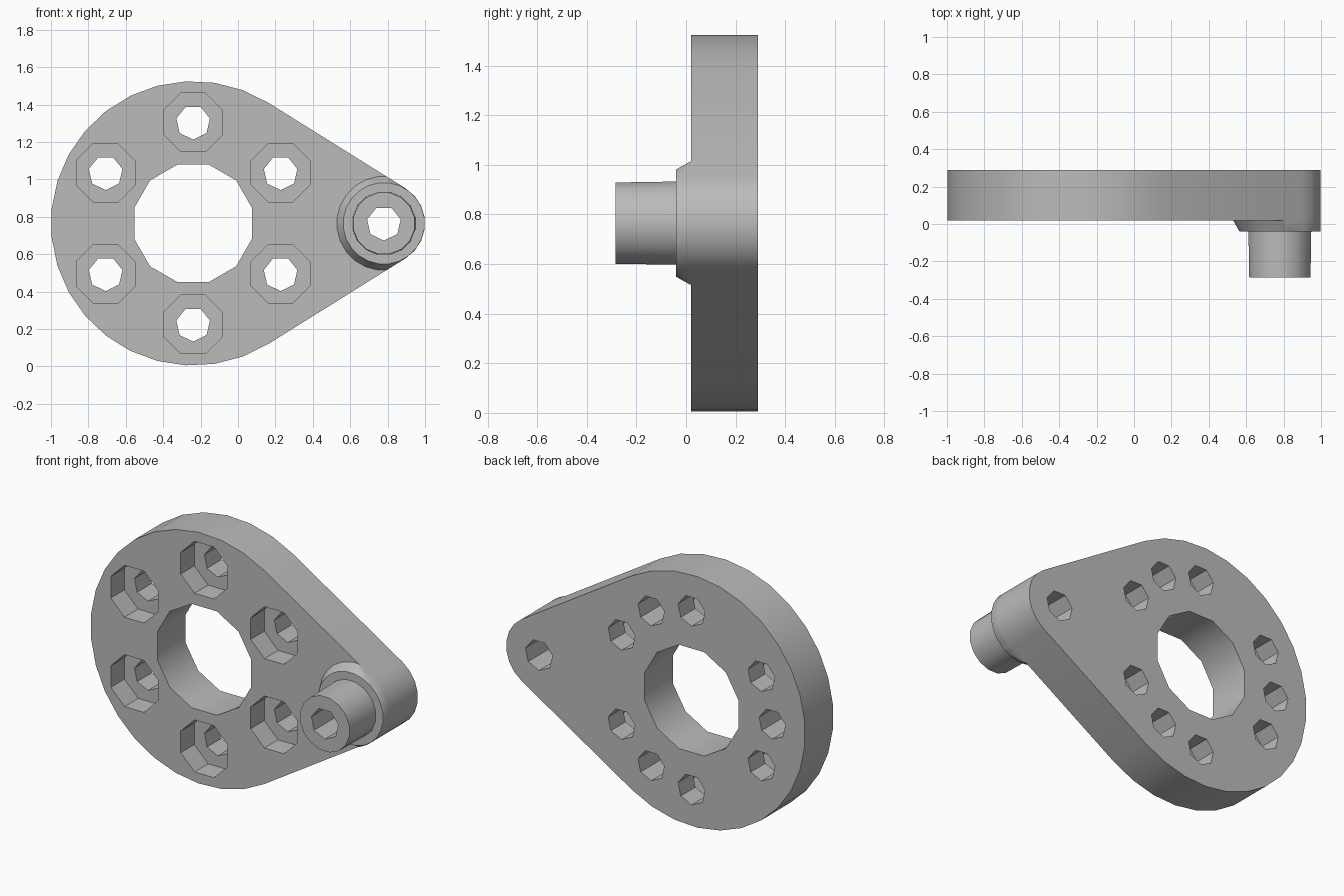
import bpy, bmesh
from math import sin, cos, radians, acos, pi
from mathutils import Matrix

if "Cube" in bpy.data.objects:
    bpy.data.objects.remove(bpy.data.objects["Cube"], do_unlink=True)

grey = bpy.data.materials.new("plain grey")
grey.use_nodes = True
grey.diffuse_color = (0.5, 0.5, 0.5, 1)
grey.node_tree.nodes["Principled BSDF"].inputs["Base Color"].default_value = (0.5, 0.5, 0.5, 1)

MID_Z = 0.765
DISC_X, DISC_R = -0.24, 0.76
TIP_X, TIP_R = 0.78, 0.22
FRONT, BACK = 0.02, 0.29
BOSS_FRONT, PIN_FRONT = -0.04, -0.285
BOLT_CIRCLE = 0.54


def make_object(name, bm):
    bmesh.ops.recalc_face_normals(bm, faces=bm.faces)
    mesh = bpy.data.meshes.new(name)
    bm.to_mesh(mesh)
    bm.free()
    mesh.materials.append(grey)
    obj = bpy.data.objects.new(name, mesh)
    bpy.context.collection.objects.link(obj)
    return obj


def add_rod(bm, x, z, y_front, y_back, r_front, r_back, sides):
    """Cylinder or cone lying along y."""
    place = Matrix.Translation((x, (y_front + y_back) / 2, z)) @ Matrix.Rotation(pi / 2, 4, 'X')
    place = place @ Matrix.Rotation(pi / sides, 4, 'Z')
    bmesh.ops.create_cone(bm, cap_ends=True, segments=sides, radius1=r_back,
                          radius2=r_front, depth=y_back - y_front, matrix=place)


def rod(name, *args):
    bm = bmesh.new()
    add_rod(bm, *args)
    return make_object(name, bm)


def teardrop(name, y_front, y_back):
    """Large disc joined to a small rounded tip by tangent lines."""
    a = acos((DISC_R - TIP_R) / (TIP_X - DISC_X))
    points = []
    for cx, r, start, end, steps in ((DISC_X, DISC_R, a, 2 * pi - a, 21),
                                     (TIP_X, TIP_R, -a, a, 7)):
        for i in range(steps + 1):
            t = start + (end - start) * i / steps
            points.append((cx + r * cos(t), y_front, MID_Z + r * sin(t)))
    bm = bmesh.new()
    face = bm.faces.new([bm.verts.new(p) for p in points])
    out = bmesh.ops.extrude_face_region(bm, geom=[face])
    moved = [v for v in out["geom"] if isinstance(v, bmesh.types.BMVert)]
    bmesh.ops.translate(bm, verts=moved, vec=(0, y_back - y_front, 0))
    return make_object(name, bm)


def apply_boolean(obj, cutter, operation):
    mod = obj.modifiers.new("cut", 'BOOLEAN')
    mod.object, mod.operation, mod.solver = cutter, operation, 'EXACT'
    bpy.context.view_layer.objects.active = obj
    bpy.ops.object.modifier_apply(modifier=mod.name)


def bolt_position(angle):
    t = radians(angle)
    return DISC_X + BOLT_CIRCLE * cos(t), MID_Z + BOLT_CIRCLE * sin(t)


# Main parts
plate = teardrop("plate", FRONT, BACK)
boss = rod("boss", TIP_X, MID_Z, BOSS_FRONT, FRONT, 0.218, 0.252, 24)
pin = rod("pin", TIP_X, MID_Z, PIN_FRONT, BOSS_FRONT, 0.167, 0.171, 16)

# Trim the flared boss to the plate outline
trim = teardrop("boss_trim", BOSS_FRONT - 0.1, FRONT + 0.1)
apply_boolean(boss, trim, 'INTERSECT')

# Central bore and the rear blind holes
bm = bmesh.new()
add_rod(bm, DISC_X, MID_Z, FRONT - 0.1, BACK + 0.1, 0.325, 0.325, 12)
for angle in (60, 180, 300):
    add_rod(bm, *bolt_position(angle), BACK - 0.2, BACK + 0.1, 0.09, 0.09, 7)
bores = make_object("bore_cutter", bm)

# Through holes, then their front counterbores
bm = bmesh.new()
for angle in range(30, 390, 60):
    add_rod(bm, *bolt_position(angle), FRONT - 0.1, BACK + 0.1, 0.092, 0.092, 7)
through = make_object("through_cutter", bm)
bm = bmesh.new()
for angle in range(30, 390, 60):
    add_rod(bm, *bolt_position(angle), FRONT - 0.1, FRONT + 0.13, 0.17, 0.17, 8)
counter = make_object("counterbore_cutter", bm)

# Hole through the pin, boss and plate
tip_hole = rod("tip_hole_cutter", TIP_X, MID_Z, PIN_FRONT - 0.1, BACK + 0.1, 0.092, 0.092, 7)

for cutter in (bores, through, counter, tip_hole):
    apply_boolean(plate, cutter, 'DIFFERENCE')
for part in (boss, pin):
    apply_boolean(part, tip_hole, 'DIFFERENCE')
for helper in (trim, bores, through, counter, tip_hole):
    bpy.data.objects.remove(helper, do_unlink=True)

# Smooth the curved walls, keep rims sharp
bpy.ops.object.select_all(action='DESELECT')
for part in (plate, boss, pin):
    part.select_set(True)
bpy.context.view_layer.objects.active = plate
bpy.ops.object.shade_smooth_by_angle(angle=radians(35))
